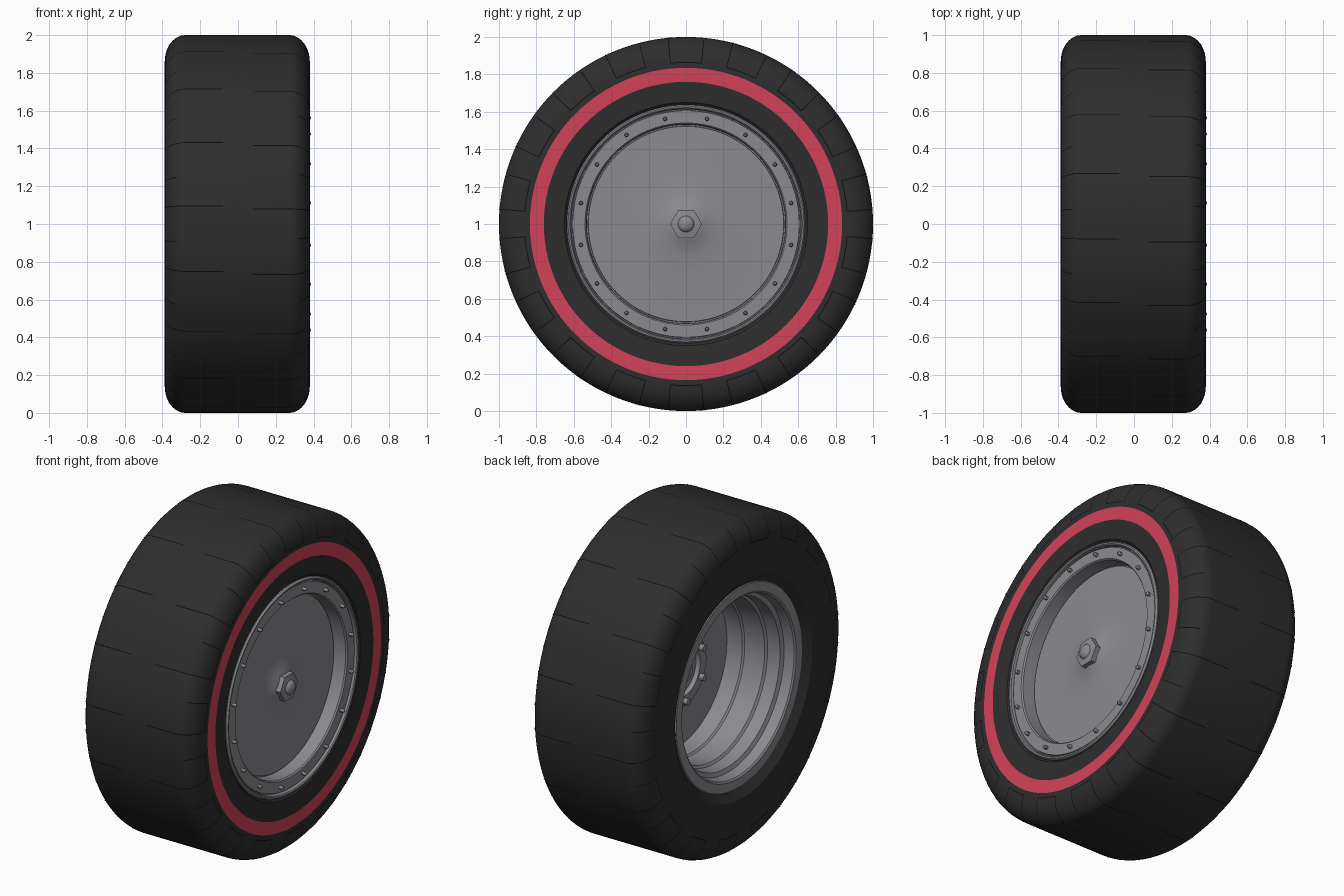
import bpy, bmesh, math
from mathutils import Matrix, Vector

cube = bpy.data.objects.get("Cube")
if cube:
    bpy.data.objects.remove(cube)


def material(name, rgb):
    m = bpy.data.materials.new(name)
    m.use_nodes = True
    m.diffuse_color = (*rgb, 1)
    m.node_tree.nodes["Principled BSDF"].inputs["Base Color"].default_value = (*rgb, 1)
    return m


rubber = material("dark rubber", (0.027, 0.027, 0.027))
red = material("red band", (0.65, 0.055, 0.1))
metal = material("grey metal", (0.26, 0.255, 0.28))
black = material("black groove", (0.004, 0.004, 0.004))


def wheel_point(x, r, a):
    """Point at radius r and angle a (0 is up, positive toward the back)."""
    return Vector((x, r * math.sin(a), 1 + r * math.cos(a)))


def finish(name, bm, mats, angle=30):
    bmesh.ops.recalc_face_normals(bm, faces=bm.faces)
    mesh = bpy.data.meshes.new(name)
    bm.to_mesh(mesh)
    bm.free()
    obj = bpy.data.objects.new(name, mesh)
    bpy.context.collection.objects.link(obj)
    for m in mats:
        mesh.materials.append(m)
    bpy.ops.object.select_all(action="DESELECT")
    obj.select_set(True)
    bpy.context.view_layer.objects.active = obj
    bpy.ops.object.shade_smooth_by_angle(angle=math.radians(angle))
    return obj


def lathe(name, profile, mats, closed=False, rule=None, n=128):
    """Spin (x, r) points about the axle."""
    bm = bmesh.new()
    verts = [bm.verts.new((x, 0, 1 + r)) for x, r in profile]
    pairs = list(zip(verts, verts[1:] + verts[:1]))
    edges = [bm.edges.new(p) for p in (pairs if closed else pairs[:-1])]
    bmesh.ops.spin(bm, geom=verts + edges, cent=(0, 0, 1), axis=(1, 0, 0),
                   angle=math.tau, steps=n, use_merge=True)
    bmesh.ops.remove_doubles(bm, verts=bm.verts, dist=0.0001)
    if rule:
        for f in bm.faces:
            c = f.calc_center_median()
            f.material_index = rule(c.x, math.hypot(c.y, c.z - 1))
    return finish(name, bm, mats)


def shoulder(t):
    """Rounded shoulder, from sidewall (t=0) to tread (t=1)."""
    a = t * math.pi / 2
    return 0.27 + 0.11 * math.cos(a), 0.86 + 0.14 * math.sin(a)


# Tyre with a red band on its outer sidewall
curve = [shoulder(i / 10) for i in range(11)]
outer = [(0.34, 0.62), (0.37, 0.65), (0.38, 0.76), (0.38, 0.835)] + curve
inner = [(-x - 0.008, r) for x, r in curve[::-1]]
inner += [(-0.388, 0.66), (-0.35, 0.605)]
lathe("tyre", outer + inner, [rubber, red], closed=True,
      rule=lambda x, r: int(x > 0.37 and 0.76 < r < 0.835))

# Wheel: dished face, bolted flange, bead seat, then stepped barrel
face = [(0.335, 0), (0.33, 0.05), (0.305, 0.1), (0.29, 0.17), (0.283, 0.27), (0.28, 0.522),
        (0.27, 0.524), (0.27, 0.53), (0.352, 0.533), (0.36, 0.54)]
flange = [(0.36, 0.606), (0.345, 0.608), (0.345, 0.613), (0.37, 0.616),
          (0.375, 0.622), (0.375, 0.63), (0.365, 0.637), (0.3, 0.637)]
barrel = [(0.27, 0.6), (-0.3, 0.6), (-0.35, 0.615), (-0.358, 0.605), (-0.358, 0.55),
          (-0.35, 0.54), (-0.29, 0.53), (-0.28, 0.505), (-0.2, 0.5), (-0.19, 0.485),
          (-0.06, 0.48), (-0.05, 0.47), (0.05, 0.465), (0.05, 0)]
lathe("wheel_rim", face + flange + barrel, [metal])

# Hub on the inner side
lathe("inner_hub", [(0.05, 0.23), (0.02, 0.22), (0.01, 0.21), (0.01, 0.15),
                    (0.035, 0.145), (0.035, 0.07), (0.0, 0.065), (0.0, 0)], [metal])


def add_cone(bm, x0, x1, r0, r1, sides, at=(0, 0), turn=0):
    """Cone or prism along the axle, at (r, a) from the centre."""
    place = Matrix.Translation(wheel_point((x0 + x1) / 2, *at))
    spin = Matrix.Rotation(math.pi / 2, 4, "Y") @ Matrix.Rotation(turn, 4, "Z")
    bmesh.ops.create_cone(bm, cap_ends=True, segments=sides, radius1=r0, radius2=r1,
                          depth=x1 - x0, matrix=place @ spin)


# Small bolts around the flange
bm = bmesh.new()
for i in range(16):
    at = (0.573, (i + 0.5) * math.tau / 16)
    add_cone(bm, 0.355, 0.378, 0.011, 0.011, 12, at)
    add_cone(bm, 0.378, 0.386, 0.011, 0.006, 12, at)
finish("flange_bolts", bm, [metal])

# Drive pins on the inner hub
bm = bmesh.new()
for i in range(6):
    add_cone(bm, -0.02, 0.02, 0.02, 0.02, 12, (0.18, i * math.tau / 6))
finish("hub_pins", bm, [metal])

# Centre nut with its domed cap
bm = bmesh.new()
add_cone(bm, 0.29, 0.345, 0.085, 0.085, 6)
add_cone(bm, 0.345, 0.352, 0.08, 0.05, 6)
finish("centre_nut", bm, [metal])
lathe("nut_dome", [(0.345 + 0.03 * math.cos(k * math.pi / 16), 0.045 * math.sin(k * math.pi / 16))
                   for k in range(9)], [metal], n=32)


# Hairline grooves laid over the shoulders and tread
def strip(bm, left, right):
    a = [bm.verts.new(p) for p in left]
    b = [bm.verts.new(p) for p in right]
    for i in range(len(a) - 1):
        bm.faces.new((a[i], a[i + 1], b[i + 1], b[i]))


def grooves(name, side, phase):
    bm = bmesh.new()
    half, lift = 0.0025, 0.0015
    edge = 0.0 if side > 0 else 0.008
    run = [(x + edge + lift, r + lift) for x, r in [shoulder(t / 10) for t in range(11)]]
    long_run = run + [(0.08, 1 + lift)]
    for k in range(18):
        mid = math.radians(20 * k + phase)
        for end, path in ((-1, long_run), (1, run[:8])):
            a = mid + side * end * math.radians(5.5)
            strip(bm, [wheel_point(side * x, r, a - half) for x, r in path],
                  [wheel_point(side * x, r, a + half) for x, r in path])
        arc = [mid + math.radians(d * 1.1) for d in range(-5, 6)]
        x = side * (0.381 + edge)
        strip(bm, [wheel_point(x, 0.861, a) for a in arc],
              [wheel_point(x, 0.866, a) for a in arc])
    return finish(name, bm, [black])


grooves("outer_tread_grooves", 1, 0)
grooves("inner_tread_grooves", -1, 10)
